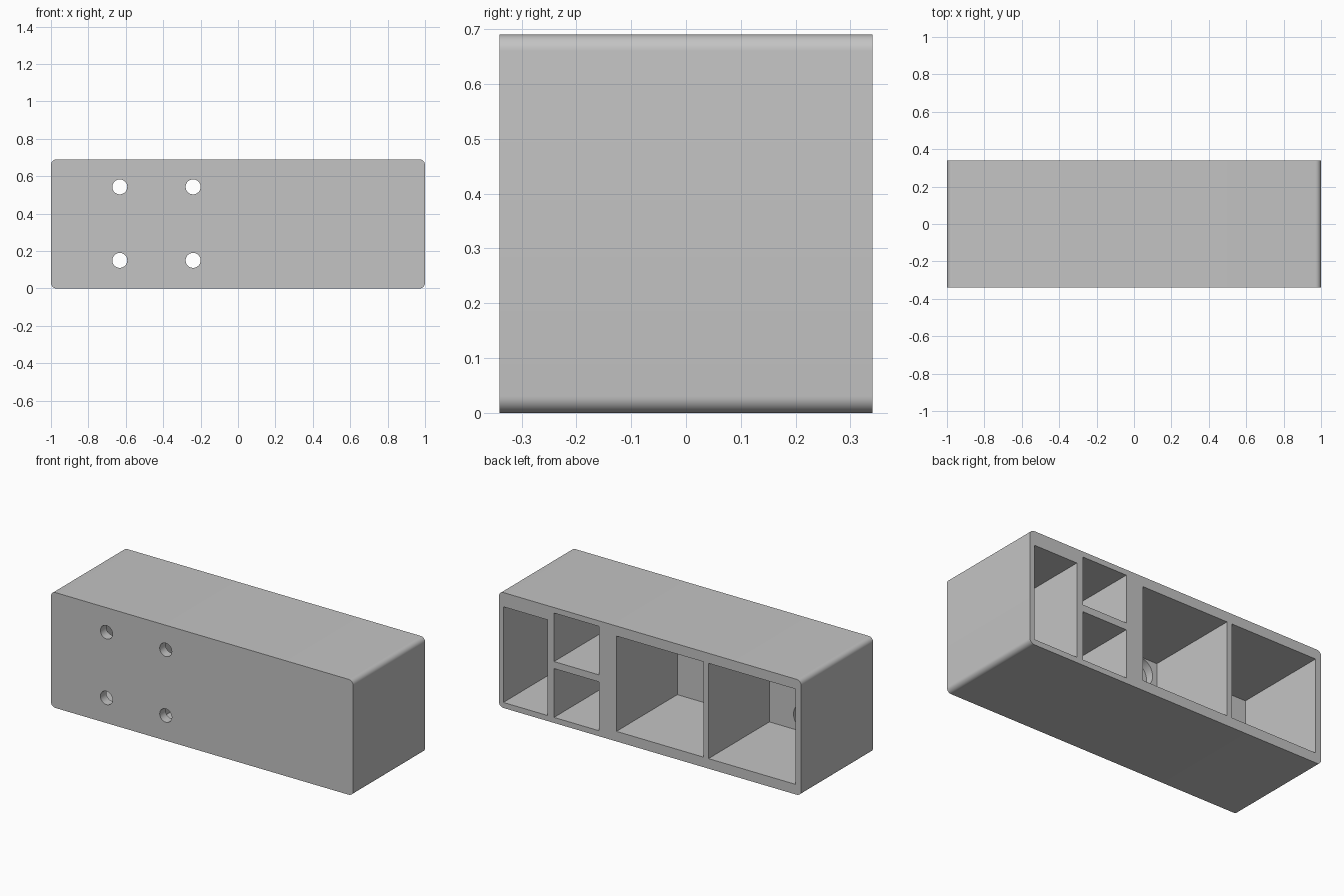
import bpy, bmesh, math
from mathutils import Matrix

if "Cube" in bpy.data.objects:
    bpy.data.objects.remove(bpy.data.objects["Cube"], do_unlink=True)

WIDTH, DEPTH, HEIGHT = 2.0, 0.68, 0.69
FRONT, BACK = -DEPTH / 2, DEPTH / 2
POCKET_FLOOR = BACK - 0.575

grey = bpy.data.materials.new("plain grey")
grey.use_nodes = True
colour = (0.55, 0.55, 0.55, 1)
grey.diffuse_color = colour
grey.node_tree.nodes["Principled BSDF"].inputs["Base Color"].default_value = colour


def finish(bm, name):
    mesh = bpy.data.meshes.new(name)
    bm.to_mesh(mesh)
    bm.free()
    mesh.materials.append(grey)
    obj = bpy.data.objects.new(name, mesh)
    bpy.context.collection.objects.link(obj)
    return obj


def box(name, x0, x1, y0, y1, z0, z1, radius=0):
    bm = bmesh.new()
    centre = Matrix.Translation(((x0 + x1) / 2, (y0 + y1) / 2, (z0 + z1) / 2))
    size = Matrix.Diagonal((x1 - x0, y1 - y0, z1 - z0, 1))
    bmesh.ops.create_cube(bm, size=1, matrix=centre @ size)
    if radius:
        # round only the edges running front to back
        long_edges = [e for e in bm.edges
                      if abs(e.verts[0].co.y - e.verts[1].co.y) > 0.1]
        bmesh.ops.bevel(bm, geom=long_edges, offset=radius, segments=8,
                        profile=0.5, affect='EDGES')
    return finish(bm, name)


def drill(name, x, z, radius, y0, y1):
    bm = bmesh.new()
    place = Matrix.Translation((x, (y0 + y1) / 2, z)) @ Matrix.Rotation(math.pi / 2, 4, 'X')
    bmesh.ops.create_cone(bm, cap_ends=True, segments=48, radius1=radius,
                          radius2=radius, depth=y1 - y0, matrix=place)
    return finish(bm, name)


def cut(target, cutter):
    cutter.hide_render = True
    mod = target.modifiers.new("cut", 'BOOLEAN')
    mod.operation = 'DIFFERENCE'
    mod.solver = 'EXACT'
    mod.object = cutter
    bpy.context.view_layer.objects.active = target
    bpy.ops.object.modifier_apply(modifier=mod.name)
    bpy.data.objects.remove(cutter, do_unlink=True)


# Block with rounded long edges
block = box("organiser_block", -WIDTH / 2, WIDTH / 2, FRONT, BACK, 0, HEIGHT, radius=0.03)

# Compartments opening at the back: x range, z range
pockets = {
    "tall_pocket": (0.677, 0.97, 0.033, 0.605),
    "upper_small_pocket": (0.338, 0.635, 0.367, 0.657),
    "lower_small_pocket": (0.338, 0.635, 0.033, 0.325),
    "middle_square_pocket": (-0.354, 0.222, 0.06, 0.63),
    "end_square_pocket": (-0.962, -0.387, 0.06, 0.63),
}
for name, (x0, x1, z0, z1) in pockets.items():
    cut(block, box(name, x0, x1, POCKET_FLOOR, BACK + 0.1, z0, z1))

# Screw holes through the front wall, counterbored from inside the square pockets
for x in (-0.632, -0.24):
    for z in (0.15, 0.543):
        cut(block, drill("counterbore", x, z, 0.085, POCKET_FLOOR - 0.05, POCKET_FLOOR + 0.1))
        cut(block, drill("screw_hole", x, z, 0.04, FRONT - 0.1, POCKET_FLOOR + 0.1))

bpy.ops.object.select_all(action='DESELECT')
block.select_set(True)
bpy.context.view_layer.objects.active = block
bpy.ops.object.shade_smooth_by_angle(angle=math.radians(30))
